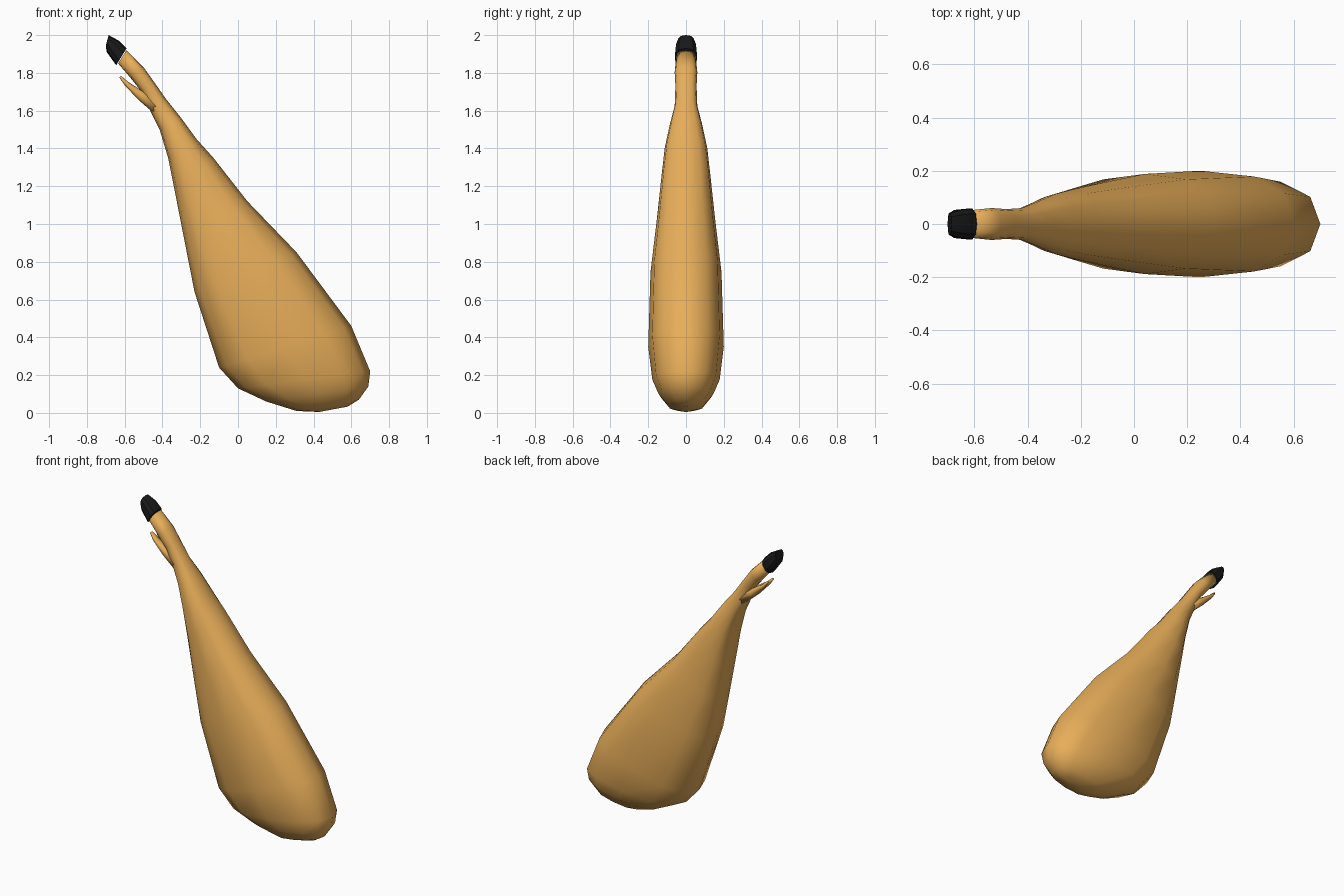
import bpy, math
from mathutils import Vector

if "Cube" in bpy.data.objects:
    bpy.data.objects.remove(bpy.data.objects["Cube"])


def material(name, color):
    m = bpy.data.materials.new(name)
    m.diffuse_color = (*color, 1)
    m.use_nodes = True
    m.node_tree.nodes["Principled BSDF"].inputs["Base Color"].default_value = m.diffuse_color
    return m


def spow(v, p):
    return math.copysign(abs(v) ** p, v)


def loft(name, sections, mat, sides=12, power=0.8, y0=0.0, angle=180):
    """Skin rounded rings; each section is left x, z, right x, z, half width."""
    verts, faces = [], []
    for lx, lz, rx, rz, w in sections:
        a, b = Vector((lx, y0, lz)), Vector((rx, y0, rz))
        mid, half = (a + b) / 2, (b - a) / 2
        for i in range(sides):
            t = 2 * math.pi * i / sides
            verts.append(mid + half * spow(math.cos(t), power)
                         + Vector((0, w * spow(math.sin(t), power), 0)))
    for r in range(len(sections) - 1):
        for i in range(sides):
            j = (i + 1) % sides
            faces.append((r * sides + i, r * sides + j,
                          (r + 1) * sides + j, (r + 1) * sides + i))
    last = (len(sections) - 1) * sides
    faces.append(tuple(reversed(range(sides))))
    faces.append(tuple(range(last, last + sides)))
    mesh = bpy.data.meshes.new(name)
    mesh.from_pydata(verts, [], faces)
    mesh.materials.append(mat)
    obj = bpy.data.objects.new(name, mesh)
    bpy.context.collection.objects.link(obj)
    bpy.context.view_layer.objects.active = obj
    obj.select_set(True)
    bpy.ops.object.mode_set(mode='EDIT')
    bpy.ops.mesh.select_all(action='SELECT')
    bpy.ops.mesh.normals_make_consistent(inside=False)
    bpy.ops.object.mode_set(mode='OBJECT')
    bpy.ops.object.shade_smooth_by_angle(angle=math.radians(angle))
    obj.select_set(False)
    return obj


skin = material("skin", (0.80, 0.42, 0.10))
black = material("hoof_black", (0.01, 0.01, 0.01))

# Thigh and shank, from the rounded bottom up to the ankle
loft("leg", [
    (0.43, 0.005, 0.58, 0.033, 0.03),
    (0.31, 0.01, 0.64, 0.07, 0.095),
    (0.15, 0.06, 0.69, 0.14, 0.145),
    (0.00, 0.13, 0.70, 0.22, 0.178),
    (-0.10, 0.24, 0.60, 0.46, 0.20),
    (-0.23, 0.64, 0.31, 0.85, 0.188),
    (-0.285, 0.92, 0.05, 1.12, 0.155),
    (-0.33, 1.15, -0.13, 1.35, 0.13),
    (-0.37, 1.35, -0.22, 1.45, 0.113),
    (-0.415, 1.50, -0.30, 1.56, 0.085),
    (-0.46, 1.59, -0.38, 1.66, 0.06),
    (-0.51, 1.70, -0.45, 1.76, 0.056),
    (-0.57, 1.775, -0.50, 1.83, 0.06),
    (-0.635, 1.85, -0.59, 1.92, 0.052),
], skin)

# Hoof
loft("hoof", [
    (-0.645, 1.84, -0.59, 1.93, 0.06),
    (-0.695, 1.91, -0.63, 1.97, 0.055),
    (-0.70, 1.945, -0.685, 2.0, 0.042),
], black, sides=10, angle=25)

# Pair of dewclaws behind the ankle
for side, y in (("left", 0.027), ("right", -0.027)):
    loft("dewclaw_" + side, [
        (-0.45, 1.59, -0.41, 1.65, 0.03),
        (-0.53, 1.66, -0.50, 1.70, 0.028),
        (-0.60, 1.735, -0.585, 1.755, 0.022),
        (-0.628, 1.775, -0.62, 1.785, 0.010),
    ], skin, sides=8, y0=y)
